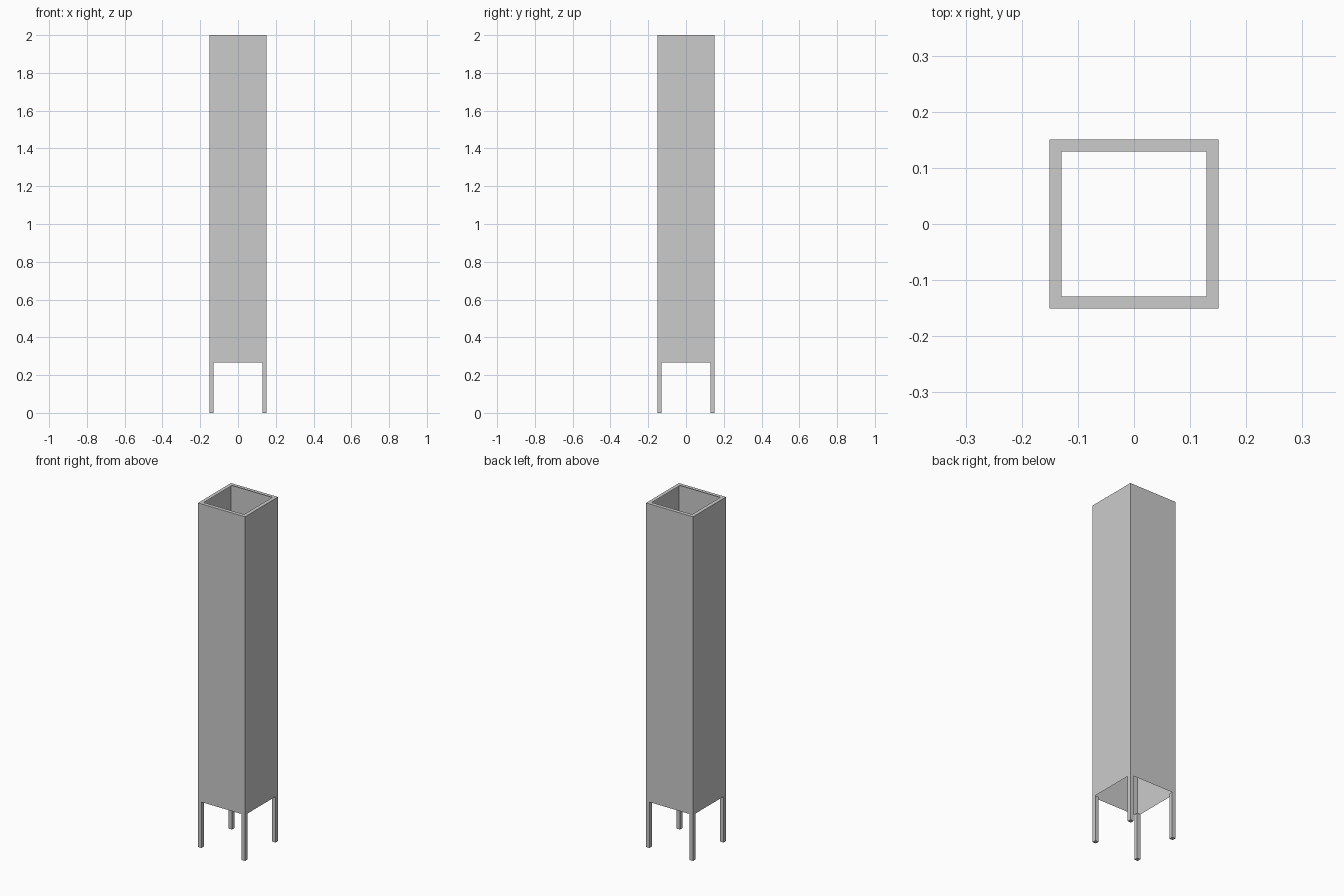
import bpy, bmesh

if "Cube" in bpy.data.objects:
    bpy.data.objects.remove(bpy.data.objects["Cube"])

OUT = 0.151      # half width of the shaft
RIM = 0.0215     # rim and leg width
LEG_H = 0.267    # underside of the shaft
TOP = 2.0


def box(bm, x0, x1, y0, y1, z0, z1):
    geo = bmesh.ops.create_cube(bm, size=1)
    for v in geo["verts"]:
        v.co.x = x1 if v.co.x > 0 else x0
        v.co.y = y1 if v.co.y > 0 else y0
        v.co.z = z1 if v.co.z > 0 else z0


def finish(name, bm):
    mesh = bpy.data.meshes.new(name)
    bm.to_mesh(mesh)
    bm.free()
    obj = bpy.data.objects.new(name, mesh)
    bpy.context.collection.objects.link(obj)
    return obj


# Hollow square shaft: thin walls, open underneath, flat rim on top
bm = bmesh.new()
box(bm, -OUT, OUT, -OUT, OUT, LEG_H, TOP)
bm.normal_update()
top = max(bm.faces, key=lambda f: f.calc_center_median().z)
bottom = min(bm.faces, key=lambda f: f.calc_center_median().z)
bmesh.ops.inset_region(bm, faces=[top], thickness=RIM, use_even_offset=True)
bmesh.ops.delete(bm, geom=[top, bottom], context='FACES')
finish("shaft", bm)

# Four corner legs, flush with the outside of the shaft
for sx, side in ((-1, "left"), (1, "right")):
    for sy, end in ((-1, "front"), (1, "back")):
        bm = bmesh.new()
        xs = sorted((sx * OUT, sx * (OUT - RIM)))
        ys = sorted((sy * OUT, sy * (OUT - RIM)))
        box(bm, *xs, *ys, 0, LEG_H)
        finish(f"{end}_{side}_leg", bm)
